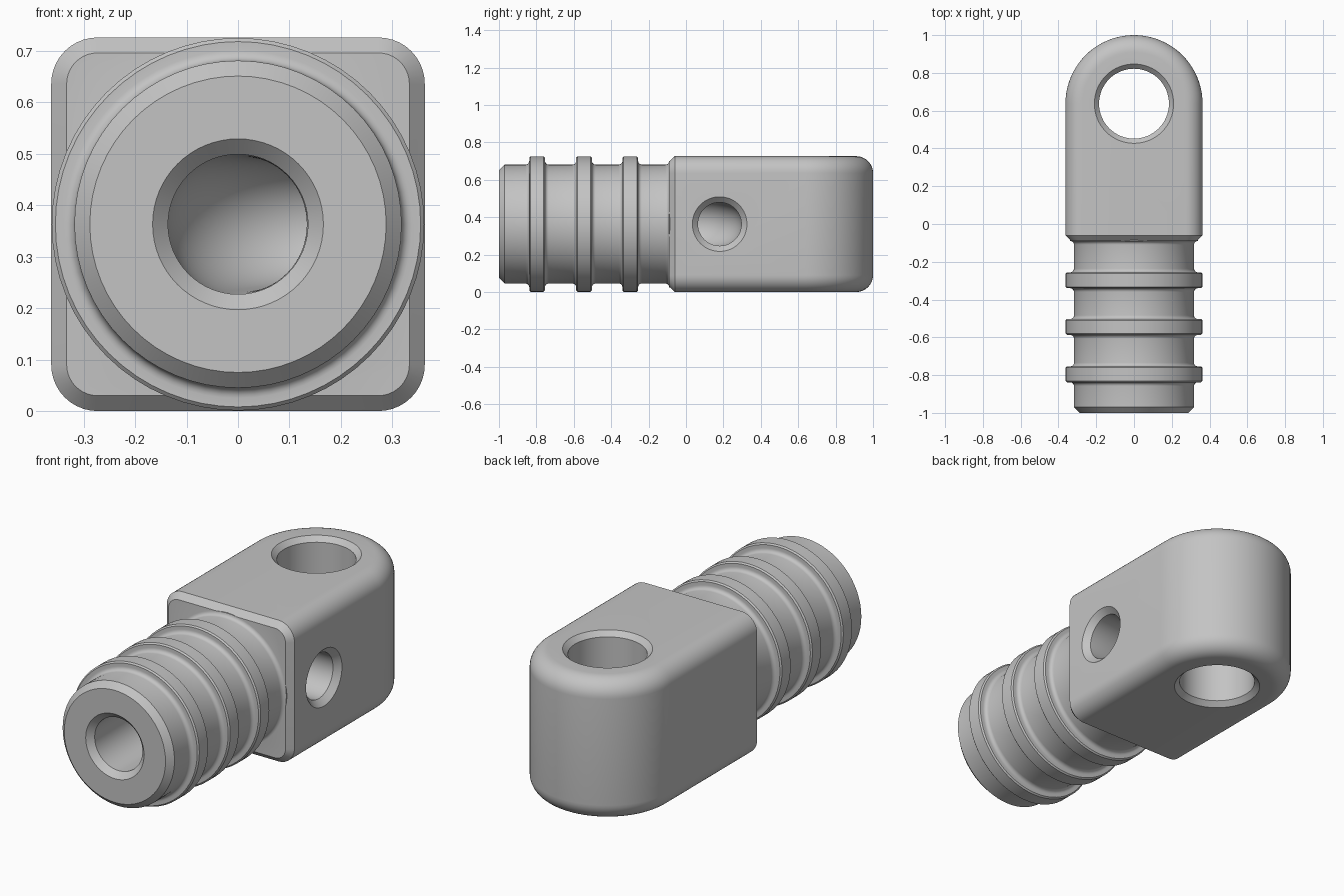
import bpy
import bmesh
from math import sin, cos, pi, radians
from mathutils import Vector

if "Cube" in bpy.data.objects:
    bpy.data.objects.remove(bpy.data.objects["Cube"])

W = 0.363        # half width, also the height of the shaft axis
EDGE = 0.09      # rounding of the long edges
CHAMFER = 0.03
EYE_Y = 0.637    # centre of the rounded end
X, Y, Z = Vector((1, 0, 0)), Vector((0, 1, 0)), Vector((0, 0, 1))

grey = bpy.data.materials.new("plain grey")
grey.use_nodes = True
colour = (0.55, 0.55, 0.55, 1)
grey.diffuse_color = colour
grey.node_tree.nodes["Principled BSDF"].inputs["Base Color"].default_value = colour


def finish(name, bm):
    bmesh.ops.recalc_face_normals(bm, faces=bm.faces)
    mesh = bpy.data.meshes.new(name)
    bm.to_mesh(mesh)
    bm.free()
    mesh.materials.append(grey)
    ob = bpy.data.objects.new(name, mesh)
    bpy.context.collection.objects.link(ob)
    return ob


def bridge(bm, a, b, closed):
    n = len(a)
    for i in range(n if closed else n - 1):
        j = (i + 1) % n
        bm.faces.new((a[i], a[j], b[j], b[i]))


def tube(name, stations, ref, segments=64):
    """Solid of round sections; each station is centre, direction, radius."""
    bm = bmesh.new()
    rings = []
    for centre, direction, r in stations:
        side = direction.cross(ref)
        angles = [2 * pi * i / segments for i in range(segments)]
        rings.append([bm.verts.new(centre + r * (cos(t) * side + sin(t) * ref))
                      for t in angles])
    for a, b in zip(rings, rings[1:]):
        bridge(bm, a, b, True)
    bm.faces.new(rings[0])
    bm.faces.new(rings[-1])
    return finish(name, bm)


def boolean(target, tool, operation):
    mod = target.modifiers.new(operation.title(), "BOOLEAN")
    mod.operation = operation
    mod.solver = "EXACT"
    mod.object = tool
    bpy.context.view_layer.objects.active = target
    bpy.ops.object.modifier_apply(modifier=mod.name)
    bpy.data.objects.remove(tool)


# Block: rounded end at the back, chamfered rim at the front
bm = bmesh.new()
rows = []
core = W - EDGE
steps = 10
for top in (-1, 1):
    for k in range(steps + 1):
        t = pi / 2 * (k / steps - (top < 0))
        x, z = core + EDGE * cos(t), W + top * core + EDGE * sin(t)
        rim = EDGE - CHAMFER
        rx, rz = core + rim * cos(t), W + top * core + rim * sin(t)
        pts = [(-rx, -0.09, rz), (-x, -0.06, z)]
        for i in range(41):
            a = pi * (1 - i / 40)
            pts.append((x * cos(a), EYE_Y + x * sin(a), z))
        pts += [(x, -0.06, z), (rx, -0.09, rz)]
        rows.append([bm.verts.new(p) for p in pts])
for a, b in zip(rows, rows[1:]):
    bridge(bm, a, b, False)
for row in (rows[0], rows[-1]):
    bm.faces.new(row[1:-1])
    bm.faces.new((row[0], row[1], row[-2], row[-1]))
bm.faces.new([r[0] for r in rows] + [r[-1] for r in reversed(rows)])
body = finish("ribbed_eye_connector", bm)

# Ribbed shaft: chamfered tip, three filleted ribs, fillet into the block
SHAFT, RIB, FILLET, BEVEL = 0.318, 0.362, 0.02, 0.007


def fillet(y, sign):
    """Concave quarter round from the shaft up to a shoulder at y."""
    arc = [(y - sign * FILLET * (1 - sin(t)), SHAFT + FILLET * (1 - cos(t)))
           for t in [pi / 2 * k / 5 for k in range(6)]]
    return arc if sign > 0 else arc[::-1]


profile = [(-1, SHAFT - CHAMFER), (-1 + CHAMFER, SHAFT)]
for y in (-0.796, -0.545, -0.298):
    lo, hi = y - 0.042, y + 0.042
    profile += fillet(lo, 1)
    profile += [(lo, RIB - BEVEL), (lo + BEVEL, RIB),
                (hi - BEVEL, RIB), (hi, RIB - BEVEL)]
    profile += fillet(hi, -1)
profile += fillet(-0.09, 1) + [(-0.08, SHAFT + FILLET), (-0.04, 0.3)]
shaft = tube("shaft", [(Vector((0, y, W)), Y, r) for y, r in profile], Z)
boolean(body, shaft, "UNION")

# Eye hole, countersunk above and below
eye = [(-0.02, 0.23), (0.025, 0.185), (2 * W - 0.025, 0.185), (2 * W + 0.02, 0.23)]
boolean(body, tube("eye_cutter", [(Vector((0, EYE_Y, z)), Z, r) for z, r in eye], Y),
        "DIFFERENCE")

# Channel: enters at the shaft tip, bends and leaves through the left side
IN_R, OUT_R, BEND, START = 0.136, 0.116, 0.17, 0.01
channel = [(Vector((0, -1.01, W)), Y, IN_R + 0.04),
           (Vector((0, -0.97, W)), Y, IN_R)]
for k in range(17):
    a = pi / 2 * k / 16
    channel.append((Vector((BEND * (1 - cos(a)), START + BEND * sin(a), W)),
                    X * sin(a) + Y * cos(a), IN_R + (OUT_R - IN_R) * k / 16))
channel += [(Vector((W - CHAMFER, START + BEND, W)), X, OUT_R),
            (Vector((W + 0.01, START + BEND, W)), X, OUT_R + 0.04)]
boolean(body, tube("channel_cutter", channel, Z), "DIFFERENCE")

# Smooth shading with crisp chamfers
bpy.ops.object.select_all(action="DESELECT")
body.select_set(True)
bpy.context.view_layer.objects.active = body
bpy.ops.object.shade_smooth_by_angle(angle=radians(30))
